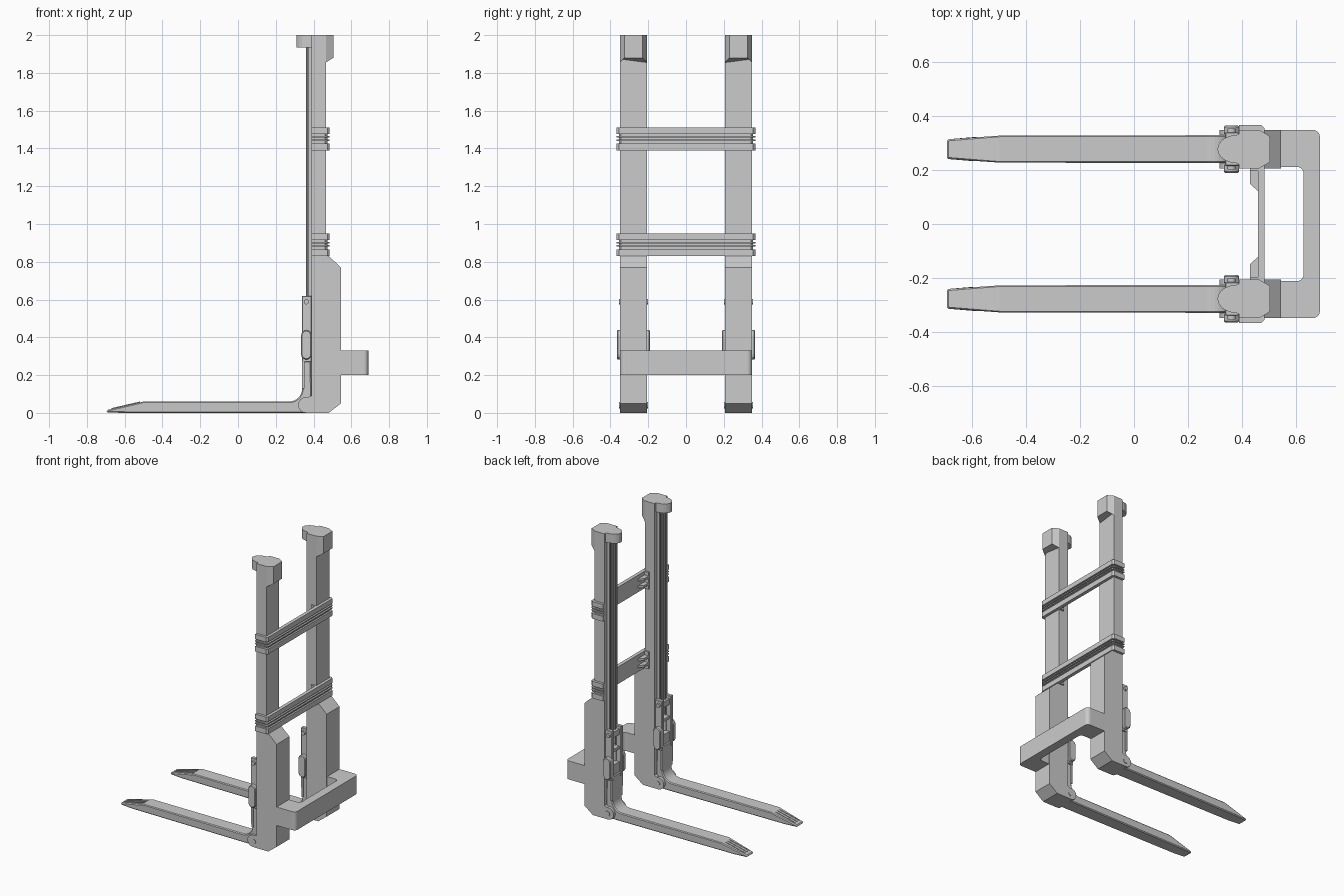
import bpy, bmesh, math
from mathutils import Vector

cube = bpy.data.objects.get("Cube")
if cube:
    bpy.data.objects.remove(cube, do_unlink=True)

grey = bpy.data.materials.new("steel_grey")
grey.use_nodes = True
grey.diffuse_color = (0.6, 0.6, 0.6, 1)
grey.node_tree.nodes["Principled BSDF"].inputs["Base Color"].default_value = (0.6, 0.6, 0.6, 1)

C = 0.278       # centre of one mast leg in y
W = 0.0715      # half width of one leg


def prism(name, pts, lo, hi, axis="y", mirror=True, bevel=0, edit=None):
    """Extrude an outline: (x, z) along y, (x, y) along z or (y, z) along x."""
    place = {"y": lambda a, b, t: (a, t, b),
             "z": lambda a, b, t: (a, b, t),
             "x": lambda a, b, t: (t, a, b)}[axis]
    bm = bmesh.new()
    low = [bm.verts.new(place(a, b, lo)) for a, b in pts]
    high = [bm.verts.new(place(a, b, hi)) for a, b in pts]
    bm.faces.new(low)
    bm.faces.new(high)
    for i in range(len(pts)):
        j = (i + 1) % len(pts)
        bm.faces.new((low[i], low[j], high[j], high[i]))
    if edit:
        for v in bm.verts:
            edit(v.co)
    bmesh.ops.recalc_face_normals(bm, faces=bm.faces)
    mesh = bpy.data.meshes.new(name)
    bm.to_mesh(mesh)
    bm.free()
    mesh.materials.append(grey)
    ob = bpy.data.objects.new(name, mesh)
    bpy.context.collection.objects.link(ob)
    if bevel:
        b = ob.modifiers.new("bevel", "BEVEL")
        b.width, b.segments, b.limit_method = bevel, 1, "ANGLE"
        b.angle_limit = math.radians(50)
    if mirror:
        m = ob.modifiers.new("mirror", "MIRROR")
        m.use_axis = (False, True, False)
    return ob


def rect(a0, a1, b0, b1):
    return [(a0, b0), (a1, b0), (a1, b1), (a0, b1)]


def arc(cx, cy, r, start, end, n=6, ry=None):
    ry = ry or r
    return [(cx + r * math.cos(math.radians(start + (end - start) * i / n)),
             cy + ry * math.sin(math.radians(start + (end - start) * i / n)))
            for i in range(n + 1)]


def circle(cx, cy, r, n=12):
    return arc(cx, cy, r, 0, 360, n)[:-1]


def both_sides(name, pts, inner, outer, bevel=0):
    """Same outline on the inner and outer flank of each leg."""
    prism(name + "_outer", pts, C + inner, C + outer, bevel=bevel)
    prism(name + "_inner", pts, C - outer, C - inner, bevel=bevel)


# Mast legs: thick lower housing, slim upper column
prism("lower_housing", [(.39, 0), (.48, 0), (.545, .05), (.545, .77), (.48, .83), (.39, .83)],
      C - W, C + W)
prism("upper_column", rect(.39, .465, .8, 1.9), C - W, C + W)


# Mast head: wedge at the back, rounded pulley lobe at the front
def slope(co):
    if co.x > .49 and co.z < 1.9:
        co.z = 1.88


prism("mast_head", [(.39, C - W), (.465, C - W), (.505, C - .048),
                    (.505, C + .048), (.465, C + W), (.39, C + W)],
      1.855, 2, axis="z", edit=slope)
prism("head_lobe", [(.42, C - W)] + arc(.38, C, .07, 270, 90, 10, ry=.052) + [(.42, C + W)],
      1.935, 2, axis="z")

# Lift rods and guide rails running up the front of each leg
for k, off in enumerate((-.036, .036)):
    prism(f"guide_rail_{k}", rect(.372, .392, .1, 1.96), C + off - .006, C + off + .006)
for k, off in enumerate((-.014, .014)):
    prism(f"lift_rod_{k}", circle(.368, C + off, .008, 8), .5, 1.96, axis="z")

# Forks with curved heel and tapered tip
heel = arc(.27, .13, .07, -90, 0, 7)
profile = [(-.695, .002), (-.6, 0), (.39, 0), (.39, .1), (.385, .3), (.34, .3)]
profile += heel[::-1] + [(-.5, .06), (-.695, .015)]


def taper(co):
    if co.x < -.5:
        t = min(1, (-.5 - co.x) / .195)
        co.y = C + (co.y - C) * (1 - .3 * t)


prism("fork", profile, C - .052, C + .052, bevel=.006, edit=taper)
for k, off in enumerate((-.028, 0, .028)):
    prism(f"fork_tip_rib_{k}", [(-.67, .012), (-.52, .05), (-.52, .06), (-.67, .025)],
          C + off * .8 - .002, C + off * .8 + .002)

# Heel knuckle with pivot pins
prism("heel_knuckle", circle(.36, .042, .042, 16), C - W, C + W)
prism("knuckle_web", [(.36, 0), (.42, 0), (.42, .1), (.37, .083)], C - W, C + W)
both_sides("pivot_pin", circle(.365, .04, .018), W - .01, W + .004)

# Fork carriage: two cheek plates joined by cross pieces
both_sides("carriage_cheek", rect(.338, .39, .27, .62), .035, .062, .003)
for k, (z0, z1) in enumerate(((.27, .37), (.46, .48), (.56, .6))):
    prism(f"carriage_bar_{k}", rect(.348, .385, z0, z1), C - .04, C + .04)
both_sides("heel_flange", [(.34, .13), (.352, .13), (.352, .3), (.338, .3)], .045, .06)
both_sides("roller_block", arc(.362, .41, .028, 0, 180) + arc(.362, .31, .028, 180, 360),
           .055, .088, .005)
both_sides("carriage_pin", circle(.362, .588, .014), .055, .076)

# Ribbed bands tying the legs together, with gussets inside
def band_outline(o):
    x, y, c = .485 - o, .367 - o, .012
    half = [(.39, y), (x - c, y), (x, y - c)]
    return half + [(a, -b) for a, b in half[::-1]] + [(.39, -.345), (.46, -.345),
                                                    (.46, .345), (.39, .345)]


for n, base in enumerate((.83, 1.39)):
    layers = ((0, .036, 0), (.036, .086, .012), (.05, .058, 0), (.068, .076, 0), (.086, .12, 0))
    for k, (z0, z1, o) in enumerate(layers):
        prism(f"band_{n}_layer_{k}", band_outline(o), base + z0, base + z1, "z", mirror=False)
    prism(f"band_{n}_sleeve", rect(.43, .465, .196, .21), base, base + .12, axis="z")
    for k, dz in enumerate((.03, .078)):
        prism(f"band_{n}_gusset_{k}", [(.462, .12), (.43, .15), (.43, .2), (.462, .2)],
              base + dz, base + dz + .016, axis="z")

# Rear U-shaped bracket
outer = [(.5, .349)] + arc(.665, .324, .025, 90, 0)
inner = arc(.605, .187, .025, 0, 90) + [(.5, .212)]
half = outer[::-1]
path = [(a, -b) for a, b in outer] + half + [(.5, .212)]
path += inner[::-1][1:] + [(a, -b) for a, b in inner]
prism("rear_bracket", path, .2, .33, axis="z", mirror=False)
